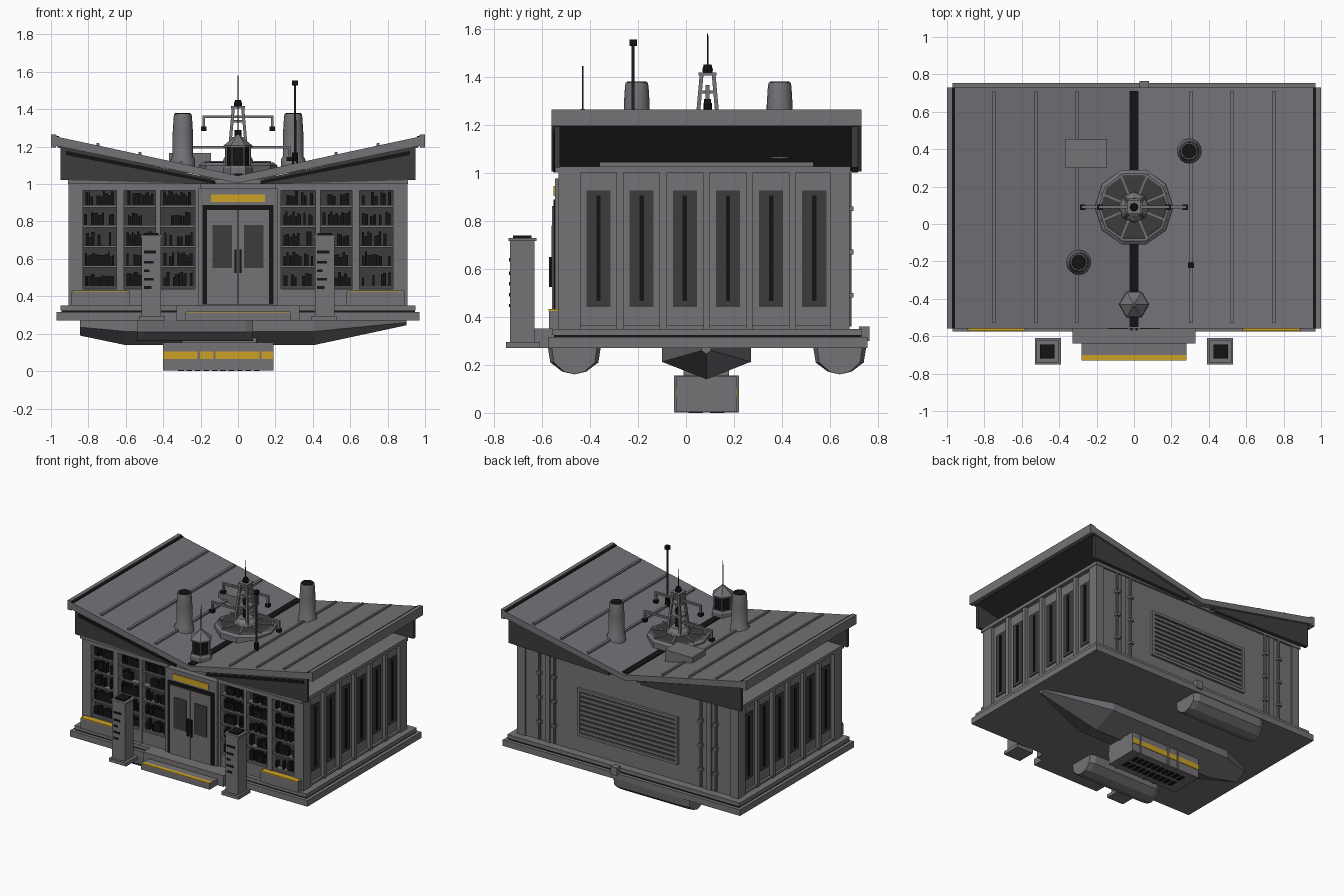
import bpy, bmesh, math, random
from mathutils import Vector, Matrix

if "Cube" in bpy.data.objects:
    bpy.data.objects.remove(bpy.data.objects["Cube"])
random.seed(4)

def material(name, rgb):
    m = bpy.data.materials.new(name)
    m.diffuse_color = (*rgb, 1)
    m.use_nodes = True
    m.node_tree.nodes["Principled BSDF"].inputs["Base Color"].default_value = m.diffuse_color
    return m
GREY = material("warm grey", (0.175, 0.168, 0.182))
DARK = material("dark grey", (0.045, 0.045, 0.045))
BLACK = material("near black", (0.007, 0.007, 0.007))
GOLD = material("gold", (0.60, 0.36, 0.02))

def finish(name, bm, mat, smooth=False):
    bmesh.ops.recalc_face_normals(bm, faces=bm.faces)
    me = bpy.data.meshes.new(name)
    bm.to_mesh(me); bm.free()
    me.materials.append(mat)
    ob = bpy.data.objects.new(name, me)
    bpy.context.collection.objects.link(ob)
    if smooth:
        bpy.ops.object.select_all(action='DESELECT')
        bpy.context.view_layer.objects.active = ob
        ob.select_set(True)
        bpy.ops.object.shade_smooth_by_angle(angle=math.radians(35))
    return ob

def boxes(name, mat, items, mirror=False):
    """Boxes given as (x0,x1,y0,y1,z0,z1), joined in one object."""
    bm = bmesh.new()
    for x0, x1, y0, y1, z0, z1 in items:
        for s in ((1, -1) if mirror else (1,)):
            c = Vector((s*(x0+x1)/2, (y0+y1)/2, (z0+z1)/2))
            m = Matrix.Translation(c) @ Matrix.Diagonal((x1-x0, y1-y0, z1-z0, 1))
            bmesh.ops.create_cube(bm, size=1, matrix=m)
    return finish(name, bm, mat)

def loft(name, mat, rings, mirror=False):
    """Skin matching rings of points and cap both ends."""
    bm = bmesh.new()
    for s in ((1, -1) if mirror else (1,)):
        vs = [[bm.verts.new((s*p[0], p[1], p[2])) for p in r] for r in rings]
        n = len(rings[0])
        for a, b in zip(vs, vs[1:]):
            for i in range(n):
                bm.faces.new((a[i], a[(i+1) % n], b[(i+1) % n], b[i]))
        bm.faces.new(vs[0]); bm.faces.new(vs[-1])
    return finish(name, bm, mat)

def prism_y(name, mat, pts, y0, y1, mirror=False):
    return loft(name, mat, [[(x, y, z) for x, z in pts] for y in (y0, y1)], mirror)

def lathe(name, mat, x, y, profile, n=16, smooth=False):
    """Stacked rings from (radius, z) pairs."""
    ob = loft(name, mat, [[(x+r*math.cos(2*math.pi*i/n), y+r*math.sin(2*math.pi*i/n), z)
                           for i in range(n)] for r, z in profile])
    if smooth:
        bpy.ops.object.select_all(action='DESELECT')
        bpy.context.view_layer.objects.active = ob
        ob.select_set(True)
        bpy.ops.object.shade_smooth_by_angle(angle=math.radians(35))
    return ob

# --- base, steps and pylons
boxes("base_slab", GREY, [(-.97, .97, -.575, .755, .27, .315)])
boxes("base_gap", BLACK, [(-.945, .945, -.55, .73, .315, .325)])
boxes("base_upper", GREY, [(-.95, .95, -.555, .73, .325, .35)])
boxes("entry_steps", GREY, [(-.33, .33, -.64, -.5, .27, .352), (-.28, .28, -.73, -.6, .27, .315)])
boxes("step_stripe", GOLD, [(-.28, .28, -.731, -.70, .313, .318)])
boxes("pylons", GREY, [(.39, .53, -.75, -.61, .27, .295), (.412, .515, -.733, -.63, .295, .715),
                       (.405, .522, -.74, -.622, .715, .728)], True)
boxes("pylon_caps", BLACK, [(.425, .502, -.72, -.643, .728, .738)], True)
slots = [(s*.463-.04, s*.463+w, -.737, -.73, z, z+.014) for s in (1, -1)
         for z, w in ((.44, .0), (.485, .012), (.53, -.01), (.575, .012), (.63, .025))]
boxes("pylon_slots", BLACK, slots)

# --- walls
boxes("wall_body", GREY, [(-.88, .88, -.475, .67, .35, 1.0)])
boxes("wall_top_plate", GREY, [(-.91, .91, -.545, .685, 1.0, 1.025)])
boxes("ceiling_plate", GREY, [(-.3, .3, -.36, .53, 1.02, 1.045)])
boxes("corner_posts", GREY, [(.83, .905, -.53, -.455, .35, 1.0), (.84, .905, .6, .68, .35, 1.0)], True)

# --- side windows and pilasters
wy = [-.364 + .1796*i for i in range(6)]
boxes("side_windows", DARK, [(.878, .886, y-.05, y+.05, .44, .925) for y in wy], True)
boxes("side_window_slits", BLACK, [(.884, .892, y-.009, y+.009, .465, .905) for y in wy], True)
boxes("side_pilasters", GREY, [(.87, .905, y-.105, y-.075, .35, 1.0) for y in wy]
      + [(.87, .898, -.46, .66, .35, .365)], True)

# --- front shelving bays with books
bays = [(.23, .415), (.44, .61), (.65, .83)]
levels = [.455, .565, .672, .78, .888]
boxes("shelf_backs", DARK, [(a, b, -.48, -.474, .44, .965) for a, b in bays], True)
boxes("shelf_boards", GREY, [(a, b, -.52, -.475, z-.012, z) for a, b in bays for z in levels], True)
boxes("front_posts", GREY, [(.205, .23, -.53, -.47, .35, 1), (.415, .44, -.53, -.47, .35, 1),
                            (.61, .65, -.53, -.47, .35, 1), (.2, .84, -.525, -.47, .35, .44),
                            (.2, .84, -.53, -.47, .965, 1)], True)
books = []
for s in (1, -1):
    for a, b in bays:
        for z in levels:
            x = a + .012
            while x < b - .022:
                w = random.uniform(.009, .018)
                if random.random() < .8:
                    h = random.uniform(.045, .075)
                    cx = s*(x + w/2)
                    books.append((cx-w/2, cx+w/2, -.51, -.478, z, z+h))
                x += w + .001
boxes("books", BLACK, books)
boxes("front_planters", GREY, [(.58, .89, -.57, -.48, .35, .425)], True)
boxes("planter_tops", GOLD, [(.585, .885, -.572, -.49, .425, .432)], True)

# --- entrance
boxes("portal", GREY, [(-.21, .21, -.545, -.47, .35, .975)])
boxes("door_frame", BLACK, [(-.19, .19, -.552, -.54, .355, .888)])
boxes("doors", GREY, [(.003, .165, -.557, -.54, .355, .862)], True)
boxes("door_windows", DARK, [(.033, .135, -.561, -.555, .55, .78)], True)
boxes("door_handles", BLACK, [(.008, .02, -.57, -.555, .525, .65)], True)
boxes("sign_plate", GOLD, [(-.145, .145, -.552, -.543, .903, .945)])

# --- back wall louver and pipes
boxes("louver_back", DARK, [(-.39, .39, .665, .674, .49, .80)])
boxes("louver_frame", GREY, [(-.41, .41, .67, .688, .47, .49), (-.41, .41, .67, .688, .80, .82),
                             (-.41, -.39, .67, .688, .47, .82), (.39, .41, .67, .688, .47, .82)])
boxes("louver_slats", GREY, [(-.39, .39, .67, .682, .497+.034*i, .517+.034*i) for i in range(9)])
for x in (-.72, -.6, .6, .72):
    lathe("back_pipe", GREY, x, .68, [(.01, .36), (.01, 1.0)], 8)
    boxes("pipe_clamps", GREY, [(x-.016, x+.016, .67, .697, z, z+.02) for z in (.48, .66, .84)])
boxes("back_pilasters", GREY, [(.64, .68, .66, .678, .35, 1.0)], True)
boxes("rear_coupling", GREY, [(.03, .08, .72, .765, .30, .36)])

# --- butterfly roof
def rz(x, d=0):
    return 1.045 + .215*abs(x) + d
prism_y("roof_slab", GREY, [(-.98, rz(.98)), (0, rz(0)), (.98, rz(.98)), (.98, rz(.98, -.05)),
                            (0, rz(0, -.04)), (-.98, rz(.98, -.05))], -.56, .73)
prism_y("soffit", DARK, [(.10, rz(.10, -.045)), (.965, rz(.965, -.045)), (.965, rz(.965, -.056)),
                         (.10, rz(.10, -.056))], -.545, .715, True)
for y0, y1, nm in ((-.547, -.525, "front_gable"), (.69, .717, "rear_gable")):
    prism_y(nm, DARK, [(.13, 1.0), (.95, 1.022), (.95, rz(.95, -.052)), (.13, rz(.13, -.052))], y0, y1, True)
prism_y("gable_trim", BLACK, [(.12, 1.0), (.92, 1.155), (.92, 1.178), (.12, 1.017)], -.552, -.54, True)
boxes("eave_caps", GREY, [(.972, 1.0, -.56, .73, 1.195, 1.264)], True)
prism_y("eave_gutters", BLACK, [(.957, rz(.957, -.005)), (.972, rz(.972, -.005)), (.972, rz(.972, .005)),
                                (.957, rz(.957, .005))], -.56, .73, True)
for x in (.305, .525, .748):
    prism_y("roof_seams", GREY, [(x-.008, rz(x, -.01)), (x+.008, rz(x, -.01)),
                                 (x+.008, rz(x, .014)), (x-.008, rz(x, .012))], -.53, .71, True)
boxes("valley_gutter", BLACK, [(-.025, .025, -.55, .71, 1.04, 1.056)])
boxes("roof_hatch", GREY, [(-.37, -.145, .30, .455, 1.06, 1.165)])

# --- turntable with lattice mast
cy = .09
lathe("turntable_rim", GREY, 0, cy, [(.14, 1.045), (.21, 1.06), (.21, 1.10), (.19, 1.115)], 10)
lathe("turntable_top", DARK, 0, cy, [(.188, 1.112), (.17, 1.119)], 10)
bm = bmesh.new()
for i in range(4):
    m = Matrix.Translation((0, cy, 1.117)) @ Matrix.Rotation(math.pi*(i+.5)/4, 4, 'Z') @ Matrix.Diagonal((.38, .01, .012, 1))
    bmesh.ops.create_cube(bm, size=1, matrix=m)
finish("turntable_spokes", bm, GREY)
lathe("mast_base", GREY, 0, cy, [(.085, 1.11), (.075, 1.14), (.05, 1.16)], 8)
def leg(sx, sy):
    ring = lambda r, z: [(sx*r+a*.008, cy+sy*r+b*.008, z) for a, b in ((-1, -1), (1, -1), (1, 1), (-1, 1))]
    loft("mast_leg", GREY, [ring(.05, 1.13), ring(.025, 1.41)])
for sx in (1, -1):
    for sy in (1, -1):
        leg(sx, sy)
boxes("mast_rings", GREY, [(-r, r, cy-r, cy+r, z, z+.012) for r, z in ((.046, 1.24), (.038, 1.33), (.037, 1.405))])
lathe("mast_core", BLACK, 0, cy, [(.018, 1.15), (.018, 1.29)], 8)
lathe("mast_head", BLACK, 0, cy, [(.02, 1.417), (.022, 1.43), (.016, 1.45)], 8)
lathe("mast_whip", BLACK, 0, cy, [(.004, 1.44), (.003, 1.58)], 6)
for r, z in ((.19, 1.352), (.28, 1.19)):
    boxes("mast_arms", GREY, [(-r, r, cy-.008, cy+.008, z, z+.014),
                              (-r, -r+.014, cy-.008, cy+.008, z-.05, z), (r-.014, r, cy-.008, cy+.008, z-.05, z)])
    boxes("arm_lamps", BLACK, [(r-.022, r+.008, cy-.015, cy+.015, z-.068, z-.045)], True)

# --- chimneys, lantern and aerial
for x, y in ((-.295, -.205), (.295, .39)):
    lathe("chimney", GREY, x, y, [(.066, 1.06), (.066, 1.13), (.054, 1.15), (.054, 1.28), (.049, 1.36), (.046, 1.375)], 16, True)
    lathe("chimney_mouth", BLACK, x, y, [(.041, 1.37), (.041, 1.379)], 16)
ly = -.43
lathe("lantern_base", GREY, 0, ly, [(.08, 1.04), (.08, 1.085), (.07, 1.10)], 6)
lathe("lantern_glass", BLACK, 0, ly, [(.06, 1.09), (.06, 1.20)], 6)
for i in range(6):
    a = math.pi*i/3
    lathe("lantern_post", GREY, .063*math.cos(a), ly+.063*math.sin(a), [(.006, 1.09), (.006, 1.20)], 6)
lathe("lantern_roof", GREY, 0, ly, [(.078, 1.195), (.078, 1.205), (.03, 1.245), (.01, 1.265)], 6)
lathe("lantern_whip", DARK, 0, ly, [(.004, 1.26), (.003, 1.445)], 6)
lathe("aerial_foot", BLACK, .305, -.22, [(.016, 1.09), (.016, 1.17)], 8)
lathe("aerial", DARK, .305, -.22, [(.007, 1.1), (.006, 1.53)], 8)
boxes("aerial_tip", BLACK, [(.29, .32, -.235, -.205, 1.528, 1.555)])

# --- underside: faceted keel, two pods and hanging battery box
def hull(x, w, zt, zb, y):
    m = zt - (zt-zb)*.45
    return [(x, y-w, zt), (x, y-w, m), (x, y, zb), (x, y+w, m), (x, y+w, zt)]
loft("keel", GREY, [hull(-.845, .085, .272, .19, .085), hull(-.605, .185, .272, .14, .085),
                    hull(.41, .185, .272, .14, .085), hull(.9, .02, .272, .245, .085)])
def pod(x, y, k):
    return [(x, y-.11*k, .272), (x, y-.10*k, .21), (x, y-.05*k, .172), (x, y, .160),
            (x, y+.05*k, .172), (x, y+.10*k, .21), (x, y+.11*k, .272)]
for y in (-.465, .64):
    loft("under_pod", GREY, [pod(-.54, y, .85), pod(-.5, y, 1), pod(.04, y, 1), pod(.08, y, .85)])
boxes("box_neck", GREY, [(-.3, .1, -.01, .18, .145, .22)])
boxes("hanging_box", GREY, [(-.40, .19, -.042, .212, .004, .152)])
boxes("box_stripes", GOLD, [(-.398, .188, -.046, .216, .065, .105)])
boxes("box_straps", GREY, [(x-.006, x+.006, -.05, .22, .002, .156) for x in (-.21, -.125, .12)])
boxes("box_vents", BLACK, [(x, x+.03, y, y+.06, 0, .006) for x in [-.32+.045*i for i in range(10)] for y in (.01, .1)])
